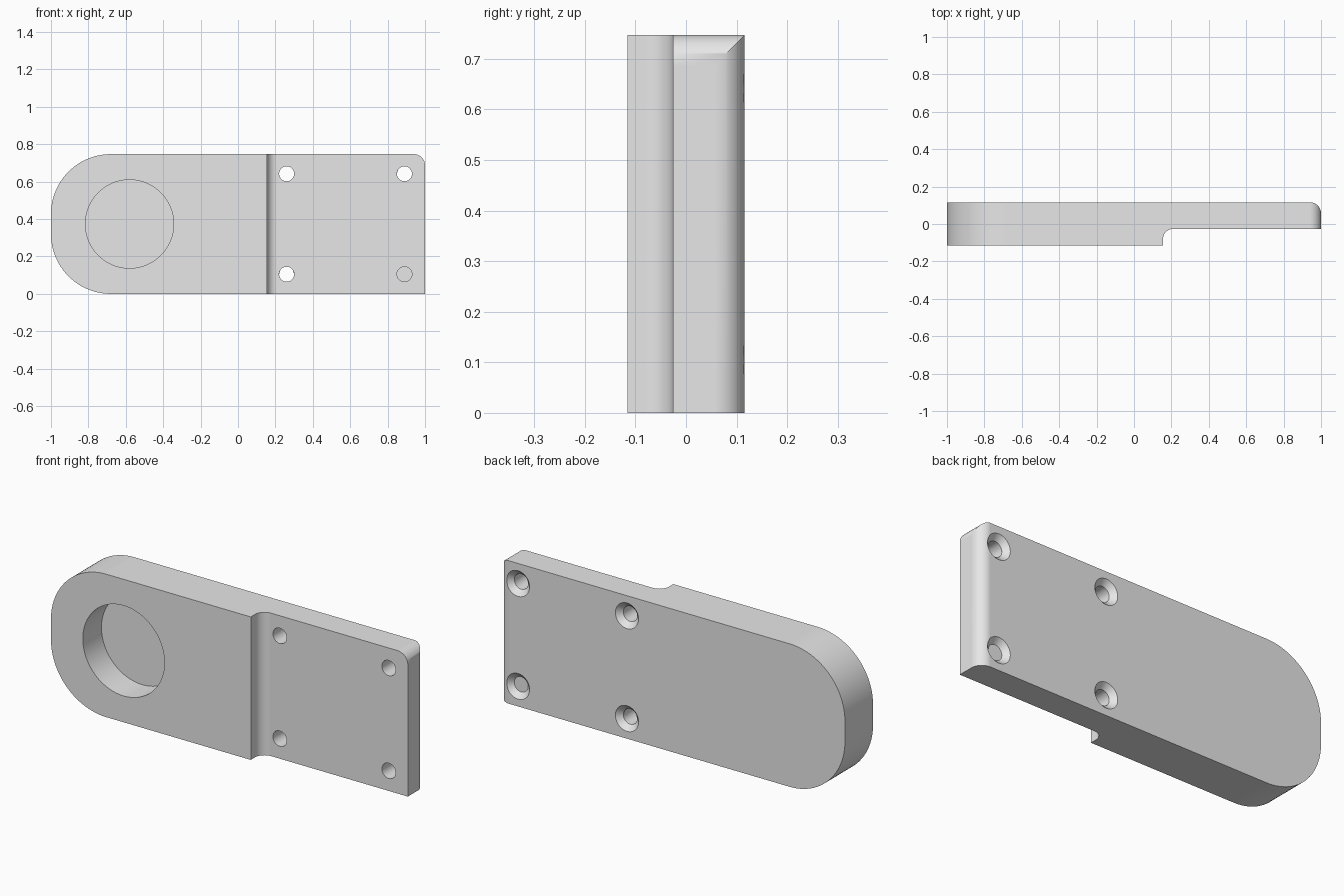
import bpy, bmesh, math
from mathutils import Matrix, Vector

if "Cube" in bpy.data.objects:
    bpy.data.objects.remove(bpy.data.objects["Cube"], do_unlink=True)

HEIGHT = 0.747
BACK, FRONT, STEP = 0.116, -0.116, -0.026
EDGE_R = 0.06


def make_object(name, bm):
    bmesh.ops.recalc_face_normals(bm, faces=bm.faces)
    mesh = bpy.data.meshes.new(name)
    bm.to_mesh(mesh)
    bm.free()
    obj = bpy.data.objects.new(name, mesh)
    bpy.context.collection.objects.link(obj)
    return obj


def rounded(corners, steps=24):
    """Outline from (u, v, radius) corners, each a right angle."""
    points = []
    for i, (u, v, r) in enumerate(corners):
        p = Vector((u, v))
        if r == 0:
            points.append(p)
            continue
        to_prev = (Vector(corners[i - 1][:2]) - p).normalized()
        to_next = (Vector(corners[(i + 1) % len(corners)][:2]) - p).normalized()
        centre = p + (to_prev + to_next) * r
        for k in range(steps + 1):
            a = math.pi / 2 * k / steps
            points.append(centre - (to_next * math.cos(a) + to_prev * math.sin(a)) * r)
    return points


def prism(name, points, place, sweep):
    bm = bmesh.new()
    face = bm.faces.new([bm.verts.new(place(p)) for p in points])
    new = bmesh.ops.extrude_face_region(bm, geom=[face])["geom"]
    verts = [g for g in new if isinstance(g, bmesh.types.BMVert)]
    bmesh.ops.translate(bm, verts=verts, vec=sweep)
    return make_object(name, bm)


def round_cutter(name, x, z, y0, r0, y1, r1, segments=48):
    bm = bmesh.new()
    matrix = Matrix.Translation((x, (y0 + y1) / 2, z)) @ Matrix.Rotation(-math.pi / 2, 4, 'X')
    bmesh.ops.create_cone(bm, cap_ends=True, segments=segments, radius1=r0,
                          radius2=r1, depth=y1 - y0, matrix=matrix)
    return make_object(name, bm)


def apply_boolean(target, cutter, operation):
    bpy.context.view_layer.objects.active = target
    mod = target.modifiers.new("cut", 'BOOLEAN')
    mod.object, mod.operation, mod.solver = cutter, operation, 'EXACT'
    bpy.ops.object.modifier_apply(modifier=mod.name)
    bpy.data.objects.remove(cutter, do_unlink=True)


# Plate: front outline with a rounded left end and one rounded top corner
outline = rounded([(-1, 0, 0.32), (1, 0, 0), (1, HEIGHT, EDGE_R), (-1, HEIGHT, 0.32)])
plate = prism("mounting_plate", outline, lambda p: (p.x, -0.5, p.y), (0, 1, 0))

# Stepped thickness with a filleted shoulder and a rounded back edge
section = rounded([(-1.5, FRONT, 0), (0.155, FRONT, 0), (0.155, STEP, 0.055),
                   (1, STEP, 0), (1, BACK, EDGE_R), (-1.5, BACK, 0)])
stepped = prism("step_section", section, lambda p: (p.x, p.y, -0.5), (0, 0, 2))
apply_boolean(plate, stepped, 'INTERSECT')

# Round blind recess in the front
recess = round_cutter("recess", -0.58, HEIGHT / 2, -0.3, 0.236, 0.038, 0.236, 96)
apply_boolean(plate, recess, 'DIFFERENCE')

# Four screw holes, countersunk from the back
for x in (0.26, 0.89):
    for z in (0.105, HEIGHT - 0.105):
        apply_boolean(plate, round_cutter("hole", x, z, -0.3, 0.04, 0.3, 0.04), 'DIFFERENCE')
        sink = round_cutter("countersink", x, z, BACK - 0.027, 0.04, BACK + 0.02, 0.087)
        apply_boolean(plate, sink, 'DIFFERENCE')

# Plain grey finish
grey = bpy.data.materials.new("plain_grey")
grey.use_nodes = True
grey.diffuse_color = (0.8, 0.8, 0.8, 1)
grey.node_tree.nodes["Principled BSDF"].inputs["Base Color"].default_value = (0.8, 0.8, 0.8, 1)
plate.data.materials.clear()
plate.data.materials.append(grey)

# Smooth curves, crisp edges, flat large faces
bpy.ops.object.select_all(action='DESELECT')
plate.select_set(True)
bpy.context.view_layer.objects.active = plate
bpy.ops.object.shade_smooth_by_angle(angle=math.radians(30))
weighted = plate.modifiers.new("flat_faces", 'WEIGHTED_NORMAL')
weighted.keep_sharp = True
